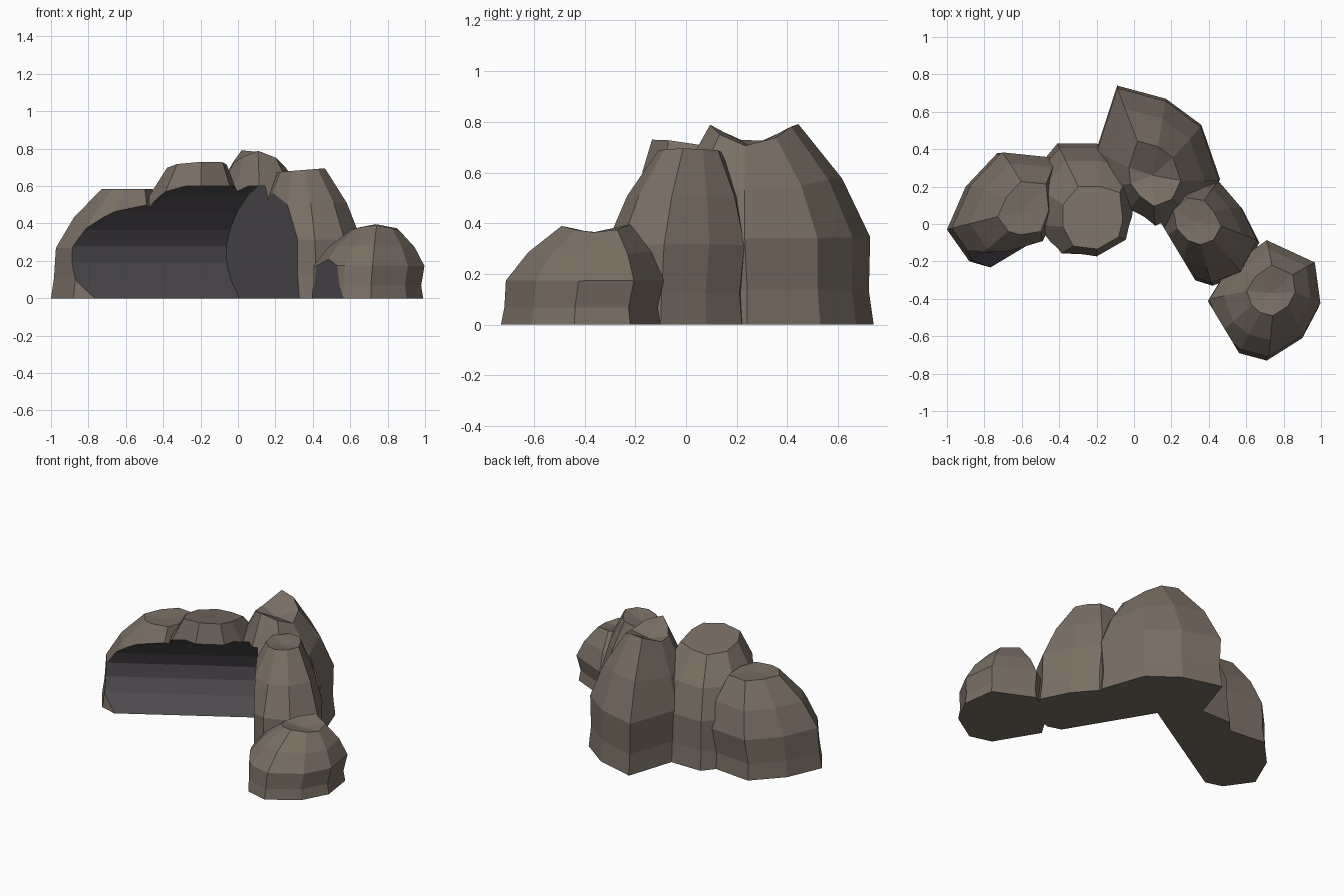
import bpy, bmesh, math
from mathutils import Vector

cube = bpy.data.objects.get("Cube")
if cube:
    bpy.data.objects.remove(cube, do_unlink=True)


def material(name, rgb):
    m = bpy.data.materials.new(name)
    m.use_nodes = True
    col = (*rgb, 1)
    m.diffuse_color = col
    bsdf = next(n for n in m.node_tree.nodes if n.type == 'BSDF_PRINCIPLED')
    bsdf.inputs["Base Color"].default_value = col
    bsdf.inputs["Roughness"].default_value = 0.9
    return m


stone = material("brown stone", (0.19, 0.155, 0.125))
hollow = material("dark hollow stone", (0.077, 0.069, 0.078))


def finish(name, bm):
    bmesh.ops.recalc_face_normals(bm, faces=bm.faces)
    me = bpy.data.meshes.new(name)
    bm.to_mesh(me)
    bm.free()
    me.materials.append(stone)
    me.materials.append(hollow)
    ob = bpy.data.objects.new(name, me)
    bpy.context.collection.objects.link(ob)
    return ob


# Hollow cutter: a round-backed tunnel with a sloping roof and a flat end wall
ANGLE = math.radians(31)
along = Vector((math.cos(ANGLE), math.sin(ANGLE), 0))
outward = Vector((math.sin(ANGLE), -math.cos(ANGLE), 0))
end = Vector((0.105, 0.07, 0))
profile = [(1.4, -.06), (1.4, .6), (0, .6), (-.11, .545), (-.21, .465), (-.29, .365),
           (-.325, .28), (-.32, .19), (-.28, .1), (-.19, 0), (-.1, -.06)]
bm = bmesh.new()
base = bm.faces.new([bm.verts.new(end + outward * u + Vector((0, 0, z))) for u, z in profile])
ext = bmesh.ops.extrude_face_region(bm, geom=[base], use_keep_orig=True)
bmesh.ops.translate(bm, vec=along * -2.2,
                    verts=[g for g in ext["geom"] if isinstance(g, bmesh.types.BMVert)])
for f in bm.faces:
    f.material_index = 1
cutter = finish("hollow_cutter", bm)
cutter.hide_render = True
cutter.hide_viewport = True
cutter.display_type = 'WIRE'


def boulder(name, outline, top, height, dent, shoulder=.77, crown=.43, tilt=(0, 0), saddle=0):
    pts = [Vector((x, y, 0)) for x, y in outline]
    mid = sum(pts, Vector()) / len(pts)
    top = Vector((*top, 0))
    bm = bmesh.new()
    rings = []
    # side profile: height fraction, width
    for t, s in [(0, 1), (.18, .96), (.46, .99), (.74, shoulder), (1, crown)]:
        c = mid.lerp(top, t * t)
        ring = []
        for p in pts:
            off = (p - mid) * s
            lean = off.x * tilt[0] + off.y * tilt[1] + saddle * (off.y ** 2 - off.x ** 2)
            ring.append(bm.verts.new(c + off + Vector((0, 0, height * t + lean * t ** 6))))
        rings.append(ring)
    n = len(pts)
    for lo, hi in zip(rings, rings[1:]):
        for i in range(n):
            j = (i + 1) % n
            bm.faces.new((lo[i], lo[j], hi[j], hi[i]))
    bm.faces.new(rings[0])
    # shallow dent in the crown
    centre = bm.verts.new(top + Vector((0, 0, height - dent)))
    for i in range(n):
        bm.faces.new((rings[-1][i], rings[-1][(i + 1) % n], centre))
    ob = finish(name, bm)
    cut = ob.modifiers.new("hollow", 'BOOLEAN')
    cut.operation = 'DIFFERENCE'
    cut.solver = 'EXACT'
    cut.object = cutter


boulder("right_boulder",
        [(-1, -.03), (-.88, -.2), (-.74, -.24), (-.5, -.2), (-.41, .04),
         (-.44, .35), (-.73, .38), (-.9, .2)],
        (-.59, .07), .585, .01, shoulder=.79, crown=.46)
boulder("middle_boulder",
        [(-.56, .25), (-.41, .43), (-.2, .43), (0, .37), (.03, .1),
         (-.01, -.07), (-.22, -.19), (-.46, -.16), (-.56, .03)],
        (-.22, .04), .7, 0, shoulder=.86, crown=.54, tilt=(.07, -.16))
boulder("back_boulder",
        [(-.2, .4), (-.09, .74), (.17, .67), (.36, .53), (.46, .24),
         (.35, .0), (.12, -.09), (-.06, .04), (-.18, .2)],
        (.1, .26), .745, .045, crown=.42, tilt=(-.03, 0), saddle=1.6)
boulder("left_boulder",
        [(.08, .1), (.12, -.13), (.26, -.28), (.42, -.33), (.58, -.27),
         (.67, -.1), (.58, .08), (.46, .22), (.25, .25)],
        (.34, .01), .685, .02, tilt=(.08, 0))
boulder("front_boulder",
        [(.39, -.42), (.45, -.6), (.56, -.69), (.71, -.73), (.9, -.61),
         (.99, -.44), (.96, -.22), (.7, -.1), (.5, -.24)],
        (.73, -.37), .378, .015, saddle=.8)
